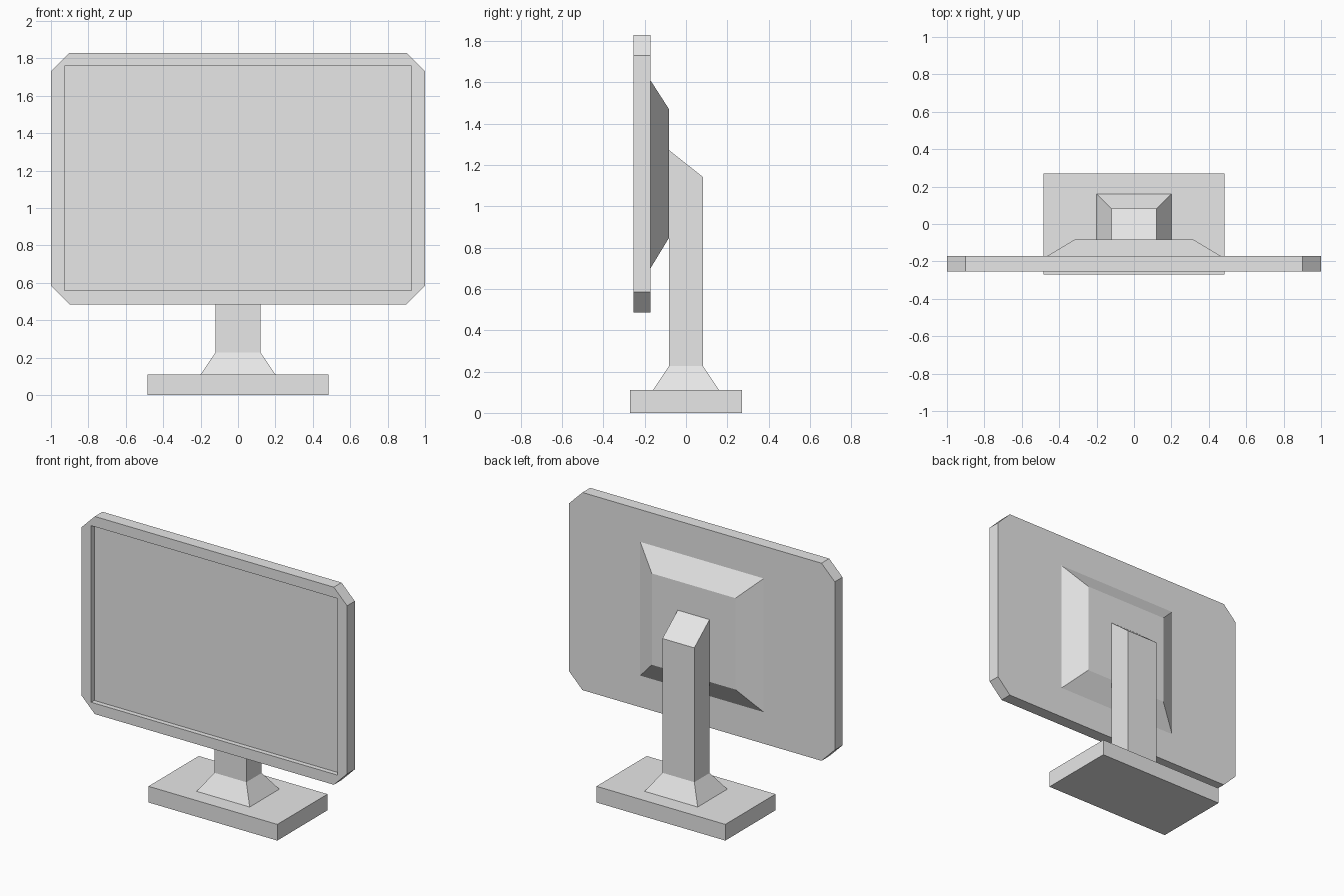
import bpy
import bmesh

cube = bpy.data.objects.get("Cube")
if cube:
    bpy.data.objects.remove(cube, do_unlink=True)

grey = bpy.data.materials.new("light_grey")
grey.use_nodes = True
COLOUR = (0.8, 0.8, 0.8, 1)
grey.diffuse_color = COLOUR
grey.node_tree.nodes["Principled BSDF"].inputs["Base Color"].default_value = COLOUR


def loft(name, rings):
    """Skin a list of equal-length rings and cap both ends."""
    bm = bmesh.new()
    loops = [[bm.verts.new(p) for p in ring] for ring in rings]
    n = len(loops[0])
    for a, b in zip(loops, loops[1:]):
        for i in range(n):
            j = (i + 1) % n
            bm.faces.new((a[i], a[j], b[j], b[i]))
    bm.faces.new(loops[0])
    bm.faces.new(loops[-1])
    bmesh.ops.remove_doubles(bm, verts=bm.verts[:], dist=0.0001)
    bmesh.ops.recalc_face_normals(bm, faces=bm.faces[:])
    mesh = bpy.data.meshes.new(name)
    bm.to_mesh(mesh)
    bm.free()
    mesh.materials.append(grey)
    obj = bpy.data.objects.new(name, mesh)
    bpy.context.collection.objects.link(obj)
    return obj


def flat_ring(hx, hy, z, slope=0.0):
    """Horizontal rectangle; slope lowers the rear edge and raises the front."""
    return [(sx * hx, sy * hy, z - sy * slope)
            for sx, sy in ((-1, -1), (1, -1), (1, 1), (-1, 1))]


def upright_ring(hx, z0, z1, y, cut=0.0):
    """Upright rectangle with cut corners, two points at each corner."""
    return [(-hx + cut, y, z0), (hx - cut, y, z0),
            (hx, y, z0 + cut), (hx, y, z1 - cut),
            (hx - cut, y, z1), (-hx + cut, y, z1),
            (-hx, y, z1 - cut), (-hx, y, z0 + cut)]


# Stand: slab, then flared foot running up into a slant-topped post
loft("stand_base", [flat_ring(0.485, 0.27, 0), flat_ring(0.485, 0.27, 0.11)])
loft("stand_post", [flat_ring(0.2, 0.16, 0.11),
                    flat_ring(0.12, 0.082, 0.228),
                    flat_ring(0.12, 0.082, 1.207, 0.065)])

# Tapered mount behind the screen
loft("rear_mount", [upright_ring(0.465, 0.70, 1.61, -0.172),
                    upright_ring(0.315, 0.848, 1.47, -0.082)])

# Cut-corner housing with the screen recessed in its front
loft("screen_housing", [upright_ring(1.0, 0.485, 1.83, -0.172, 0.1),
                        upright_ring(1.0, 0.485, 1.83, -0.255, 0.1),
                        upright_ring(0.927, 0.558, 1.76, -0.255),
                        upright_ring(0.927, 0.558, 1.76, -0.222)])
